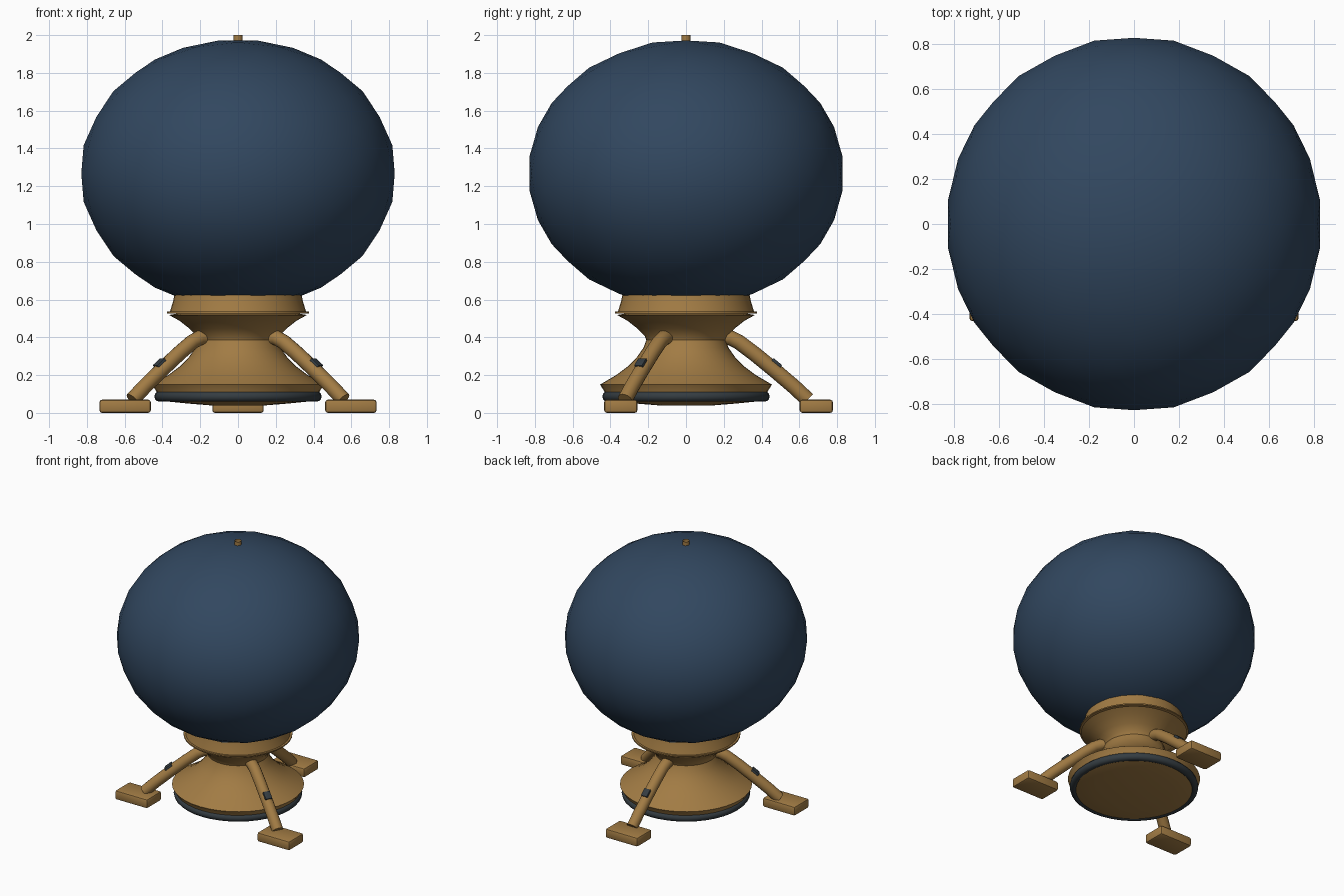
import bpy, bmesh, math
from mathutils import Vector, Matrix
from itertools import combinations

if "Cube" in bpy.data.objects:
    bpy.data.objects.remove(bpy.data.objects["Cube"])


def material(name, rgb):
    m = bpy.data.materials.new(name)
    m.diffuse_color = (*rgb, 1)
    m.use_nodes = True
    m.node_tree.nodes["Principled BSDF"].inputs["Base Color"].default_value = m.diffuse_color
    return m


BLUE = material("dark blue", (0.031, 0.063, 0.115))
BRASS = material("brass brown", (0.36, 0.20, 0.058))
DARK = material("charcoal", (0.035, 0.046, 0.054))


def finish(bm, name, mat, angle=40, fix=True):
    if fix:
        bmesh.ops.recalc_face_normals(bm, faces=bm.faces)
    me = bpy.data.meshes.new(name)
    bm.to_mesh(me)
    bm.free()
    me.materials.append(mat)
    me.shade_smooth()
    me.set_sharp_from_angle(angle=math.radians(angle))
    ob = bpy.data.objects.new(name, me)
    bpy.context.collection.objects.link(ob)
    return ob


def lathe(name, profile, mat, segs=40, closed=False, angle=40):
    """Spin (radius, z) points about z."""
    bm = bmesh.new()
    rings = []
    for r, z in profile:
        if r == 0:
            rings.append([bm.verts.new((0, 0, z))] * segs)
        else:
            rings.append([bm.verts.new((r * math.cos(2 * math.pi * i / segs),
                                        r * math.sin(2 * math.pi * i / segs), z))
                          for i in range(segs)])
    pairs = list(zip(rings, rings[1:]))
    if closed:
        pairs.append((rings[-1], rings[0]))
    for a, b in pairs:
        for i in range(segs):
            j = (i + 1) % segs
            bm.faces.new(list(dict.fromkeys((a[i], a[j], b[j], b[i]))))
    return finish(bm, name, mat, angle)


def box(name, size, matrix, mat, bevel):
    bm = bmesh.new()
    bmesh.ops.create_cube(bm, size=1)
    bmesh.ops.scale(bm, vec=size, verts=bm.verts)
    bmesh.ops.bevel(bm, geom=bm.edges[:], offset=bevel, segments=2,
                    affect='EDGES', profile=0.5)
    bm.transform(matrix)
    return finish(bm, name, mat)


def tube(name, points, radius, mat, segs=16):
    """Capped round tube through points lying in one vertical plane."""
    bm = bmesh.new()
    rings = []
    side = Vector((0, 0, 1)).cross(points[-1] - points[0]).normalized()
    for k, p in enumerate(points):
        t = (points[min(k + 1, len(points) - 1)] - points[max(k - 1, 0)]).normalized()
        up = t.cross(side)
        rings.append([bm.verts.new(p + radius * (math.cos(a) * side + math.sin(a) * up))
                      for a in (2 * math.pi * i / segs for i in range(segs))])
    for a, b in zip(rings, rings[1:]):
        for i in range(segs):
            j = (i + 1) % segs
            bm.faces.new((a[i], a[j], b[j], b[i]))
    bm.faces.new(rings[0])
    bm.faces.new(rings[-1])
    return finish(bm, name, mat)


# Globe: icosahedron split five ways per edge, rounded and flattened
def globe(n=5, radius=0.836, height=0.71, centre=1.267):
    t = (1 + 5 ** 0.5) / 2
    corners = []
    for a in (-1, 1):
        for b in (-t, t):
            corners += [Vector((a, 0, b)), Vector((0, b, a)), Vector((b, a, 0))]
    bm = bmesh.new()
    for a, b, c in combinations(corners, 3):
        if max((a - b).length, (b - c).length, (a - c).length) > 2.01:
            continue
        grid = {}
        for i in range(n + 1):
            for j in range(n + 1 - i):
                p = (a + (b - a) * i / n + (c - a) * j / n).normalized()
                grid[i, j] = bm.verts.new((p.x * radius, p.y * radius,
                                           centre + p.z * height))
        for i in range(n):
            for j in range(n - i):
                bm.faces.new((grid[i, j], grid[i + 1, j], grid[i, j + 1]))
                if i + j < n - 1:
                    bm.faces.new((grid[i + 1, j], grid[i + 1, j + 1], grid[i, j + 1]))
    bmesh.ops.remove_doubles(bm, verts=bm.verts, dist=0.0005)
    finish(bm, "globe", BLUE, 60)


globe()

# Open tube on the crown
lathe("crown_tube", [(0.024, 1.93), (0.024, 2.0)], BRASS, 16)

# Cup under the globe with its thin flange
lathe("cup", [(0.337, 0.625), (0.345, 0.585), (0.358, 0.545), (0.362, 0.53)], BRASS)
lathe("cup_flange", [(0.30, 0.536), (0.375, 0.536), (0.375, 0.527), (0.30, 0.527)],
      BRASS, closed=True)

# Flared pedestal with a shallow dished underside
lathe("pedestal", [(0.30, 0.53), (0.365, 0.518), (0.31, 0.488), (0.255, 0.445),
                   (0.22, 0.41), (0.21, 0.385), (0.225, 0.345), (0.26, 0.295),
                   (0.31, 0.245), (0.37, 0.20), (0.455, 0.15), (0.43, 0.11),
                   (0.42, 0.07), (0.40, 0.063), (0.27, 0.05), (0.125, 0.038),
                   (0, 0.038)], BRASS)

# Dark ring round the foot of the pedestal
lathe("base_ring", [(0.415 + 0.028 * math.cos(a), 0.087 + 0.028 * math.sin(a))
                    for a in (2 * math.pi * i / 12 for i in range(12))],
      DARK, closed=True)

# Three legs with clips and pads
path = [(0.20, 0.40), (0.235, 0.397), (0.28, 0.375), (0.36, 0.315),
        (0.47, 0.225), (0.57, 0.14), (0.645, 0.07)]
for label, deg in (("back", 90), ("left", 210), ("right", 330)):
    c, s = math.cos(math.radians(deg)), math.sin(math.radians(deg))
    tube(label + "_leg", [Vector((r * c, r * s, z)) for r, z in path], 0.04, BRASS)
    tilt = (Matrix.Translation((0.475 * c, 0.475 * s, 0.258))
            @ Matrix.Rotation(math.radians(deg), 4, 'Z')
            @ Matrix.Rotation(math.radians(40), 4, 'Y'))
    box(label + "_clip", (0.06, 0.05, 0.035), tilt, DARK, 0.004)
    box(label + "_pad", (0.272, 0.176, 0.07),
        Matrix.Translation((0.69 * c, 0.69 * s, 0.035)), BRASS, 0.014)
